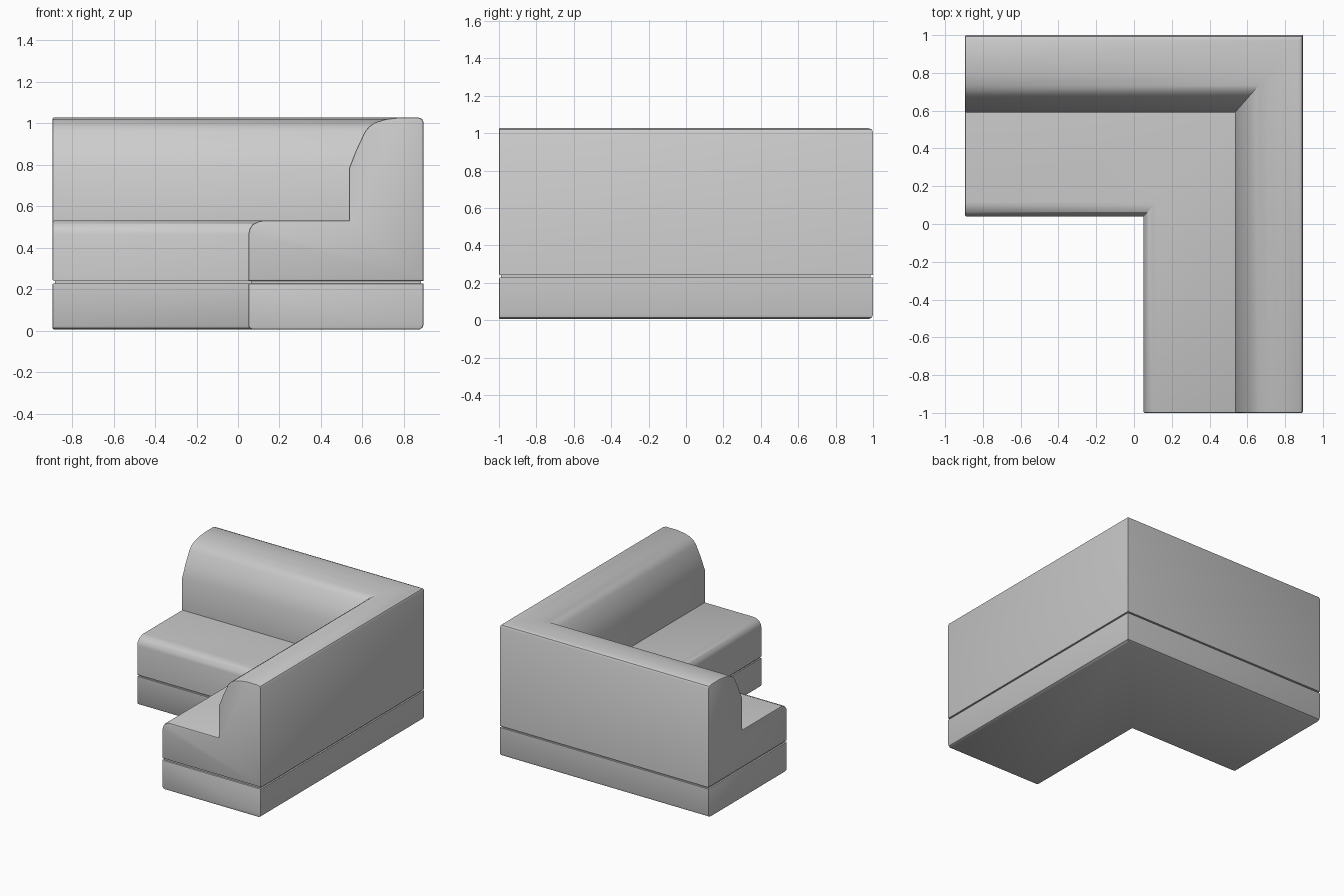
import bpy, bmesh, math

if "Cube" in bpy.data.objects:
    bpy.data.objects.remove(bpy.data.objects["Cube"])

OUT_X, OUT_Y = 0.895, 1.0      # outer back faces of the two wings
DEPTH_X, DEPTH_Y = 0.845, 0.96  # depth of the side wing and the back wing


def corner_sweep(name, profile, end_inset=0.0, round_ends=0.014):
    """Sweep a (depth fraction, z) profile round the mitred L corner."""
    bm = bmesh.new()
    rows = []
    for d, z in profile:
        x, y = OUT_X - d * DEPTH_X, OUT_Y - d * DEPTH_Y
        rows.append([bm.verts.new((-OUT_X + end_inset, y, z)),
                     bm.verts.new((x, y, z)),
                     bm.verts.new((x, -OUT_Y + end_inset, z))])
    for a, b in zip(rows, rows[1:] + rows[:1]):
        for i in range(2):
            bm.faces.new((a[i], a[i + 1], b[i + 1], b[i]))
    caps = [bm.faces.new([r[i] for r in rows]) for i in (0, 2)]
    bmesh.ops.recalc_face_normals(bm, faces=bm.faces)
    # soften the open ends only, the mitre stays crisp
    if round_ends:
        edges = [e for f in caps for e in f.edges
                 if e.verts[0].co.z > 0.54 or e.verts[1].co.z > 0.54
                 or min(v.co.z for v in e.verts) < 0.53]
        bmesh.ops.bevel(bm, geom=edges, offset=round_ends, segments=2,
                        profile=0.5, affect='EDGES', clamp_overlap=True)
    mesh = bpy.data.meshes.new(name)
    bm.to_mesh(mesh)
    bm.free()
    ob = bpy.data.objects.new(name, mesh)
    bpy.context.collection.objects.link(ob)
    bpy.ops.object.select_all(action='DESELECT')
    ob.select_set(True)
    bpy.context.view_layer.objects.active = ob
    bpy.ops.object.shade_smooth_by_angle(angle=math.radians(30))
    return ob


# plinth under the seat
corner_sweep("base", [
    (0.0, 0.228), (0.0, 0.03), (0.006, 0.014), (0.024, 0.005),
    (0.976, 0.005), (0.994, 0.012), (1.0, 0.022), (1.0, 0.228)],
    round_ends=0.008)

# recessed seam between plinth and upholstery
corner_sweep("seam", [
    (0.014, 0.226), (0.986, 0.226), (0.986, 0.242), (0.014, 0.242)],
    end_inset=0.012, round_ends=0)

# seat and rounded backrest in one upholstered profile
corner_sweep("seat_and_backrest", [
    (0.0, 0.24), (1.0, 0.24),
    (1.0, 0.465), (0.993, 0.49), (0.975, 0.513), (0.94, 0.527), (0.92, 0.53),
    (0.427, 0.53), (0.427, 0.78),
    (0.385, 0.87), (0.335, 0.96), (0.31, 0.985), (0.275, 1.005),
    (0.215, 1.02), (0.14, 1.028), (0.03, 1.028), (0.008, 1.02), (0.0, 1.005)],
    round_ends=0.008)
